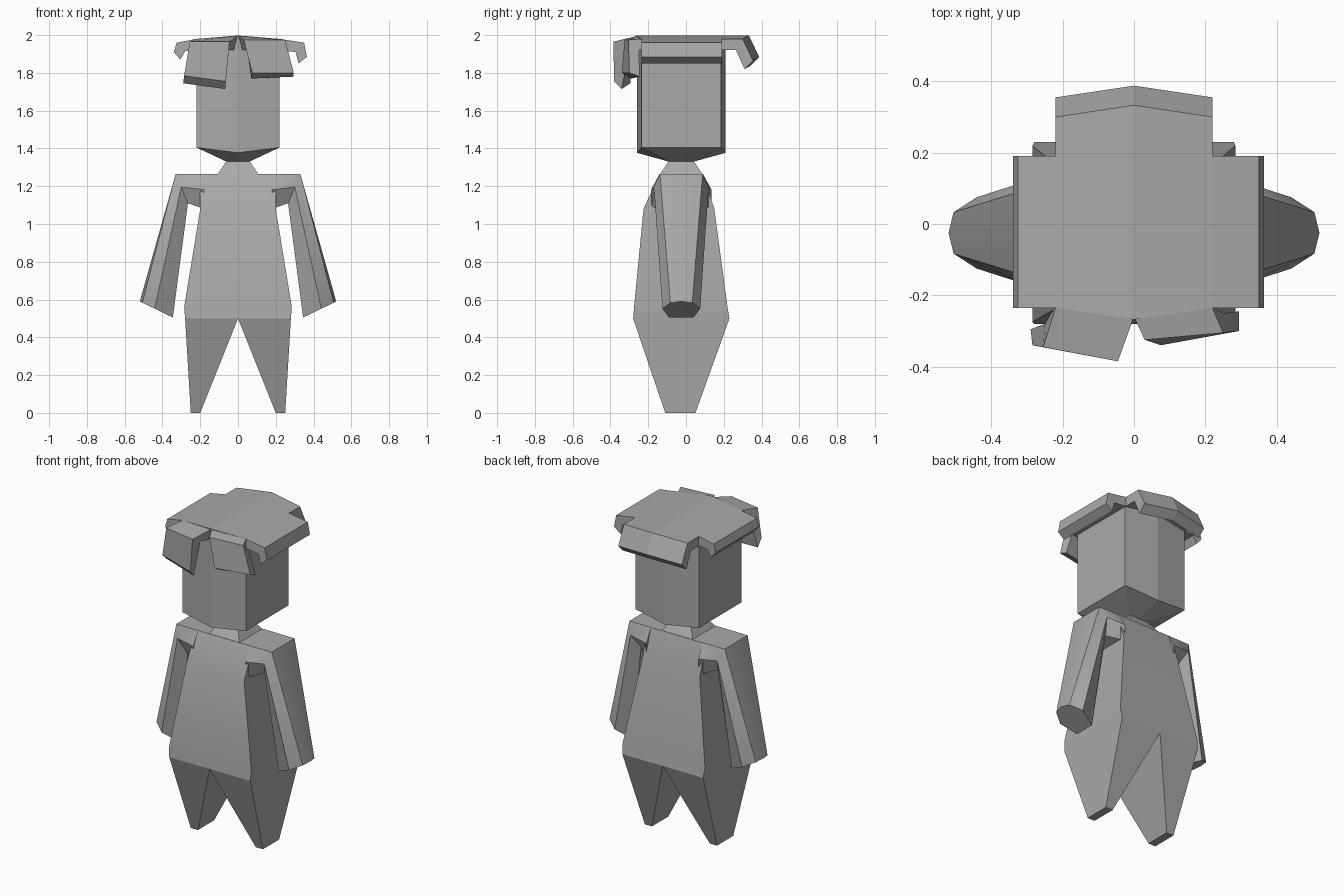
import bpy
import bmesh
import math

cube = bpy.data.objects.get("Cube")
if cube:
    bpy.data.objects.remove(cube, do_unlink=True)

grey = bpy.data.materials.new("plain grey")
grey.use_nodes = True
colour = (0.4, 0.4, 0.4, 1)
grey.diffuse_color = colour
grey.node_tree.nodes["Principled BSDF"].inputs["Base Color"].default_value = colour

MID_Y = -0.025  # depth of the figure's centre line


def loft(name, rings, side=1, smooth=0):
    """Skin a closed solid through matching rings of points."""
    bm = bmesh.new()
    loops = [[bm.verts.new((side * x, y, z)) for x, y, z in ring] for ring in rings]
    for low, high in zip(loops, loops[1:]):
        count = len(low)
        for i in range(count):
            j = (i + 1) % count
            bm.faces.new((low[i], low[j], high[j], high[i]))
    bm.faces.new(loops[0])
    bm.faces.new(loops[-1])
    bmesh.ops.recalc_face_normals(bm, faces=bm.faces)
    mesh = bpy.data.meshes.new(name)
    bm.to_mesh(mesh)
    bm.free()
    mesh.materials.append(grey)
    obj = bpy.data.objects.new(name, mesh)
    bpy.context.collection.objects.link(obj)
    if smooth:
        bpy.ops.object.select_all(action="DESELECT")
        obj.select_set(True)
        bpy.context.view_layer.objects.active = obj
        bpy.ops.object.shade_smooth_by_angle(angle=math.radians(smooth))
    return obj


def rectangle(z, left, right, front, back):
    return [(left, front, z), (right, front, z), (right, back, z), (left, back, z)]


def head_ring(z, half_width, front, back, bow, dip):
    """Six-sided ring whose front and back bulge at the middle."""
    w = half_width
    return [(-w, front, z), (0, front - bow, z - dip), (w, front, z),
            (w, back, z), (0, back + bow, z - dip), (-w, back, z)]


def arm_ring(outer, inner, tip, shoulder, middle, under):
    """Seven-sided ring running from the outer ridge to the inner edge."""
    half = [(shoulder, tip), (middle, 0.45), (under, 1)]
    outline = [(0, 0)] + half + [(-width, t) for width, t in reversed(half)]
    return [(outer[0] + (inner[0] - outer[0]) * t, MID_Y + width,
             outer[1] + (inner[1] - outer[1]) * t) for width, t in outline]


# Torso, hips and neck
torso = [(0.5, 0.28, -0.28, 0.23), (0.56, 0.285, -0.275, 0.22),
         (1.08, 0.2, -0.225, 0.15), (1.265, 0.2, -0.14, 0.09)]
loft("torso", [rectangle(z, -w, w, f, b) for z, w, f, b in torso], smooth=30)
loft("neck", [rectangle(1.26, -0.11, 0.11, -0.14, 0.09),
              rectangle(1.335, -0.06, 0.06, -0.09, 0.04)])

# Limbs, the same on both sides
for label, side in (("left", 1), ("right", -1)):
    loft(label + "_leg", [rectangle(0, 0.2, 0.25, -0.11, 0.05),
                          rectangle(0.5, 0, 0.28, -0.28, 0.23)], side)
    loft(label + "_arm", [
        arm_ring((0.18, 1.265), (0.18, 1.08), 0, 0.115, 0.16, 0.16),
        arm_ring((0.33, 1.265), (0.265, 1.11), 0, 0.113, 0.145, 0.09),
        arm_ring((0.52, 0.59), (0.345, 0.505), 0.08, 0.058, 0.1, 0.065),
    ], side, smooth=40)

# Head with a bowed face and a tapered chin
loft("head", [head_ring(1.33, 0.06, -0.09, 0.04, 0, 0),
              head_ring(1.405, 0.22, -0.235, 0.185, 0.025, 0.028),
              head_ring(1.95, 0.22, -0.235, 0.185, 0.025, 0)])

# Hair top with the turned-down back flap, ridged along the middle
back_profile = [(-0.235, 1.98), (0.3, 1.98), (0.355, 1.865),
                (0.31, 1.82), (0.265, 1.92), (-0.235, 1.92)]


def hair_section(x, bow, rise):
    return [(x, y + math.copysign(bow, y), z + rise) for y, z in back_profile]


loft("hair_top", [hair_section(-0.22, 0, 0), hair_section(0, 0.033, 0.018),
                  hair_section(0.22, 0, 0)])

# Turned-down flaps over the ears
ears = {
    "left": (1, [(0.22, 1.98), (0.35, 1.96), (0.365, 1.885),
                 (0.32, 1.85), (0.305, 1.91), (0.22, 1.92)]),
    "right": (-1, [(0.22, 1.98), (0.325, 1.96), (0.34, 1.91),
                   (0.305, 1.87), (0.28, 1.915), (0.22, 1.92)]),
}
for label, (side, profile) in ears.items():
    loft(label + "_hair_flap",
         [[(x, y, z) for x, z in profile] for y in (-0.235, 0.19)], side)

# Two uneven locks of fringe
loft("left_fringe", [
    [(0, -0.26, 1.995), (0.03, -0.325, 1.975), (0.075, -0.34, 1.8),
     (0.07, -0.29, 1.77), (0.05, -0.275, 1.92), (0.02, -0.25, 1.92)],
    [(0.22, -0.235, 1.98), (0.25, -0.305, 1.975), (0.295, -0.3, 1.8),
     (0.295, -0.245, 1.78), (0.25, -0.25, 1.92), (0.22, -0.23, 1.92)],
])
loft("right_fringe", [
    [(0, -0.26, 1.995), (0.045, -0.385, 1.965), (0.065, -0.38, 1.755),
     (0.068, -0.34, 1.715), (0.05, -0.3, 1.92), (0.02, -0.25, 1.92)],
    [(0.22, -0.235, 1.98), (0.255, -0.345, 1.965), (0.285, -0.34, 1.785),
     (0.29, -0.295, 1.745), (0.25, -0.28, 1.92), (0.22, -0.23, 1.92)],
], -1)
